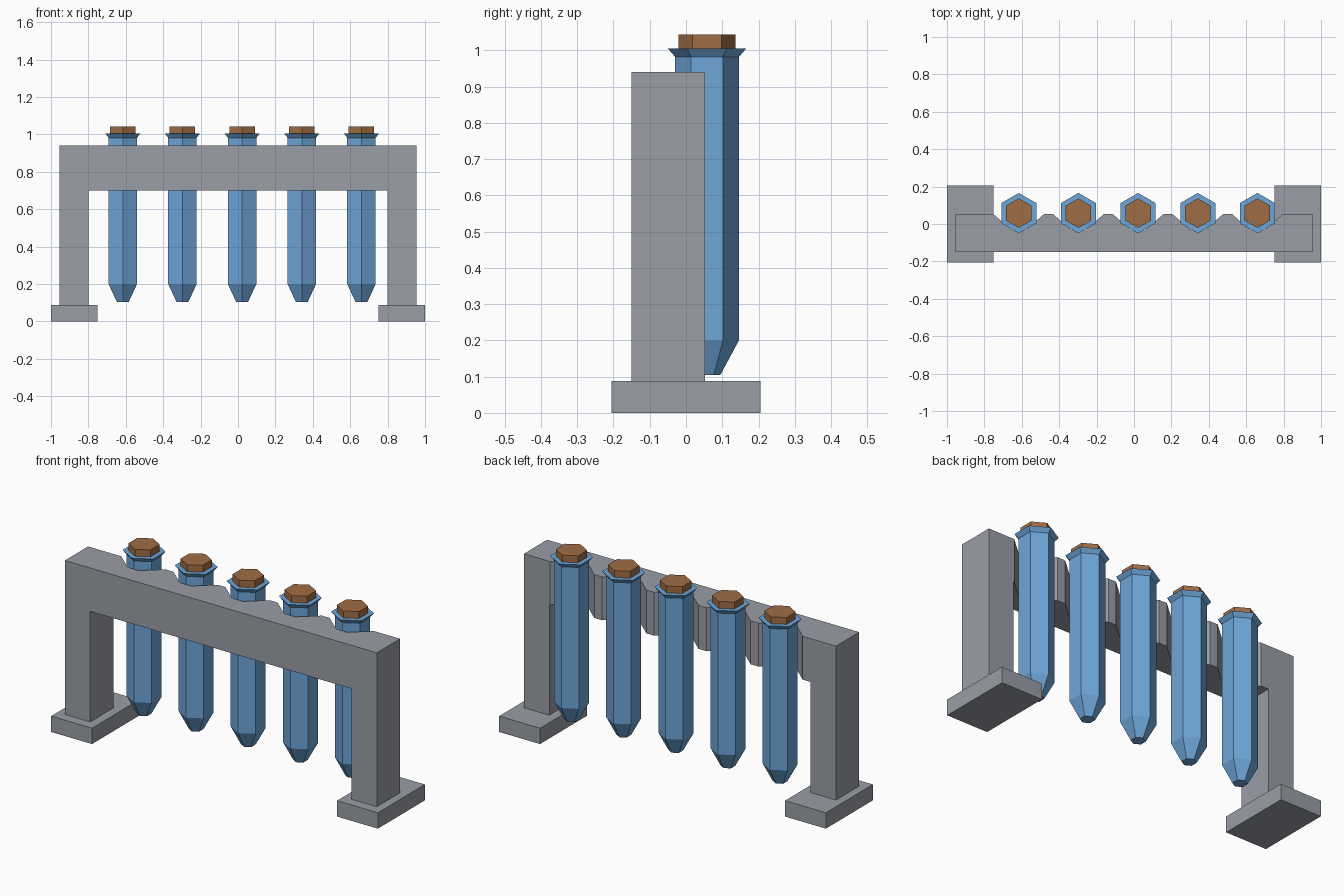
import bpy, bmesh, math
from mathutils import Vector

if "Cube" in bpy.data.objects:
    bpy.data.objects.remove(bpy.data.objects["Cube"])


def material(name, rgb):
    m = bpy.data.materials.new(name)
    m.diffuse_color = (*rgb, 1.0)
    m.use_nodes = True
    m.node_tree.nodes["Principled BSDF"].inputs["Base Color"].default_value = m.diffuse_color
    return m


GREY = material("rack grey", (0.32, 0.34, 0.38))
BLUE = material("glass blue", (0.155, 0.38, 0.69))
BROWN = material("cork brown", (0.35, 0.155, 0.06))


def finish(bm, name, mat):
    bmesh.ops.recalc_face_normals(bm, faces=bm.faces[:])
    mesh = bpy.data.meshes.new(name)
    bm.to_mesh(mesh)
    bm.free()
    mesh.materials.append(mat)
    ob = bpy.data.objects.new(name, mesh)
    bpy.context.collection.objects.link(ob)
    return ob


def add_prism(bm, points, direction):
    """Extrude a closed outline of 3D points along a direction."""
    face = bm.faces.new([bm.verts.new(p) for p in points])
    ext = bmesh.ops.extrude_face_region(bm, geom=[face])
    verts = [g for g in ext["geom"] if isinstance(g, bmesh.types.BMVert)]
    bmesh.ops.translate(bm, vec=Vector(direction), verts=verts)


def hex_column(name, x, y, rings, mat):
    """Six-sided column through (radius, height) rings, capped at both ends."""
    bm = bmesh.new()
    loops = []
    for r, z in rings:
        angles = [math.radians(90 + 60 * i) for i in range(6)]
        loops.append([bm.verts.new((x + r * math.cos(a), y + r * math.sin(a), z))
                      for a in angles])
    for low, high in zip(loops, loops[1:]):
        for i in range(6):
            j = (i + 1) % 6
            bm.faces.new((low[i], low[j], high[j], high[i]))
    bm.faces.new(loops[0][::-1])
    bm.faces.new(loops[-1])
    return finish(bm, name, mat)


TUBE_X = [0.022 + 0.319 * i for i in range(-2, 3)]
TUBE_Y = 0.058

# Rack frame: two legs joined by a beam
bm = bmesh.new()
outline = [(-0.955, 0.088), (-0.80, 0.088), (-0.80, 0.70), (0.80, 0.70),
           (0.80, 0.088), (0.955, 0.088), (0.955, 0.94), (-0.955, 0.94)]
add_prism(bm, [(x, -0.15, z) for x, z in outline], (0, 0.203, 0))
frame = finish(bm, "rack_frame", GREY)

# Notches in the back of the beam, one behind each tube
bm = bmesh.new()
notch = [(-0.147, 0.063), (-0.035, -0.035), (0.035, -0.035), (0.147, 0.063)]
for x in TUBE_X:
    add_prism(bm, [(x + dx, y, 0.6) for dx, y in notch], (0, 0, 0.5))
cutter = finish(bm, "notch_cutter", GREY)
cutter.hide_render = True
mod = frame.modifiers.new("notches", "BOOLEAN")
mod.operation = "DIFFERENCE"
mod.solver = "EXACT"
mod.object = cutter
bpy.context.view_layer.objects.active = frame
bpy.ops.object.modifier_apply(modifier=mod.name)
bpy.data.objects.remove(cutter)

# Feet
for side, name in ((-1, "left_foot"), (1, "right_foot")):
    bm = bmesh.new()
    xs = (0.75 * side, 1.0 * side)
    add_prism(bm, [(xs[0], -0.205, 0), (xs[1], -0.205, 0),
                   (xs[1], 0.205, 0), (xs[0], 0.205, 0)], (0, 0, 0.088))
    finish(bm, name, GREY)

# Tubes with tapered tips and flared rims, each with a stopper
for n, x in enumerate(TUBE_X, 1):
    hex_column(f"tube_{n}", x, TUBE_Y,
               [(0.037, 0.105), (0.088, 0.20), (0.088, 0.982), (0.108, 1.005)], BLUE)
    hex_column(f"stopper_{n}", x, TUBE_Y, [(0.079, 1.0), (0.079, 1.043)], BROWN)
